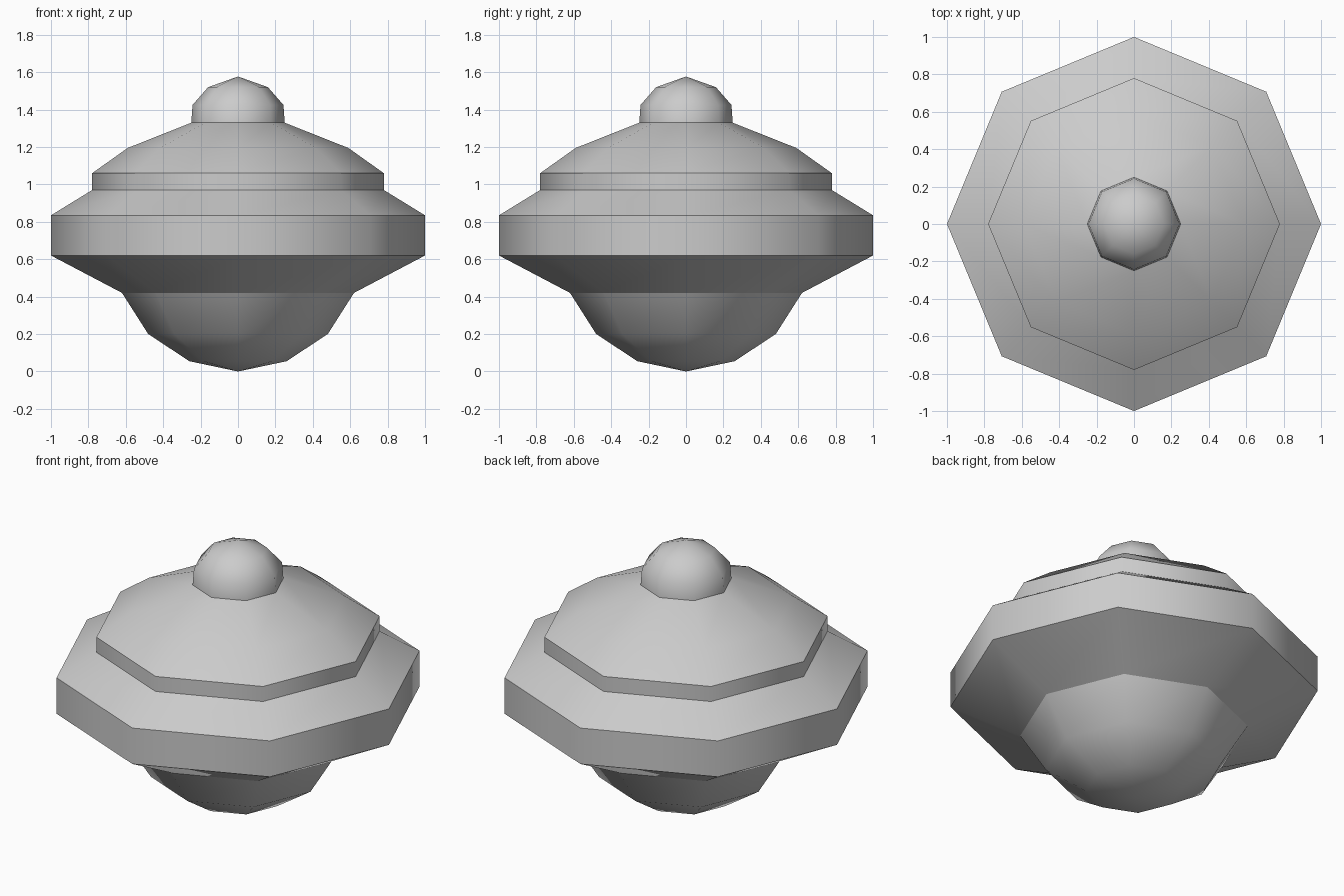
import bpy
import bmesh
import math

if "Cube" in bpy.data.objects:
    bpy.data.objects.remove(bpy.data.objects["Cube"])

SIDES = 8

hull_grey = bpy.data.materials.new("hull grey")
hull_grey.diffuse_color = (0.6, 0.6, 0.6, 1.0)
hull_grey.use_nodes = True
hull_grey.node_tree.nodes["Principled BSDF"].inputs["Base Color"].default_value = hull_grey.diffuse_color


def lathe(name, profile):
    """Turn a (radius, height) profile, listed bottom to top, into an eight-sided smooth shell."""
    bm = bmesh.new()
    rings = []
    for r, z in profile:
        if r == 0:
            rings.append([bm.verts.new((0, 0, z))] * SIDES)
        else:
            rings.append([bm.verts.new((r * math.cos(math.tau * i / SIDES),
                                        r * math.sin(math.tau * i / SIDES), z))
                          for i in range(SIDES)])
    for low, high in zip(rings, rings[1:]):
        for i in range(SIDES):
            j = (i + 1) % SIDES
            corners = list(dict.fromkeys((low[i], low[j], high[j], high[i])))
            bm.faces.new(corners).smooth = True
    mesh = bpy.data.meshes.new(name)
    bm.to_mesh(mesh)
    bm.free()
    mesh.materials.append(hull_grey)
    obj = bpy.data.objects.new(name, mesh)
    bpy.context.collection.objects.link(obj)
    return obj


# Each band is its own shell, so the joins between bands stay crisp
lathe("belly_bowl", [(0, 0), (0.26, 0.055), (0.48, 0.2), (0.62, 0.42)])
lathe("underside", [(0.62, 0.42), (1, 0.62)])
lathe("rim_band", [(1, 0.62), (1, 0.835)])
lathe("lower_deck", [(1, 0.835), (0.78, 0.97)])
lathe("step_band", [(0.78, 0.97), (0.78, 1.06)])
lathe("upper_deck", [(0.78, 1.06), (0.59, 1.195), (0.25, 1.33)])
lathe("top_dome", [(0.25, 1.33), (0.243, 1.425), (0.16, 1.52), (0, 1.577)])
